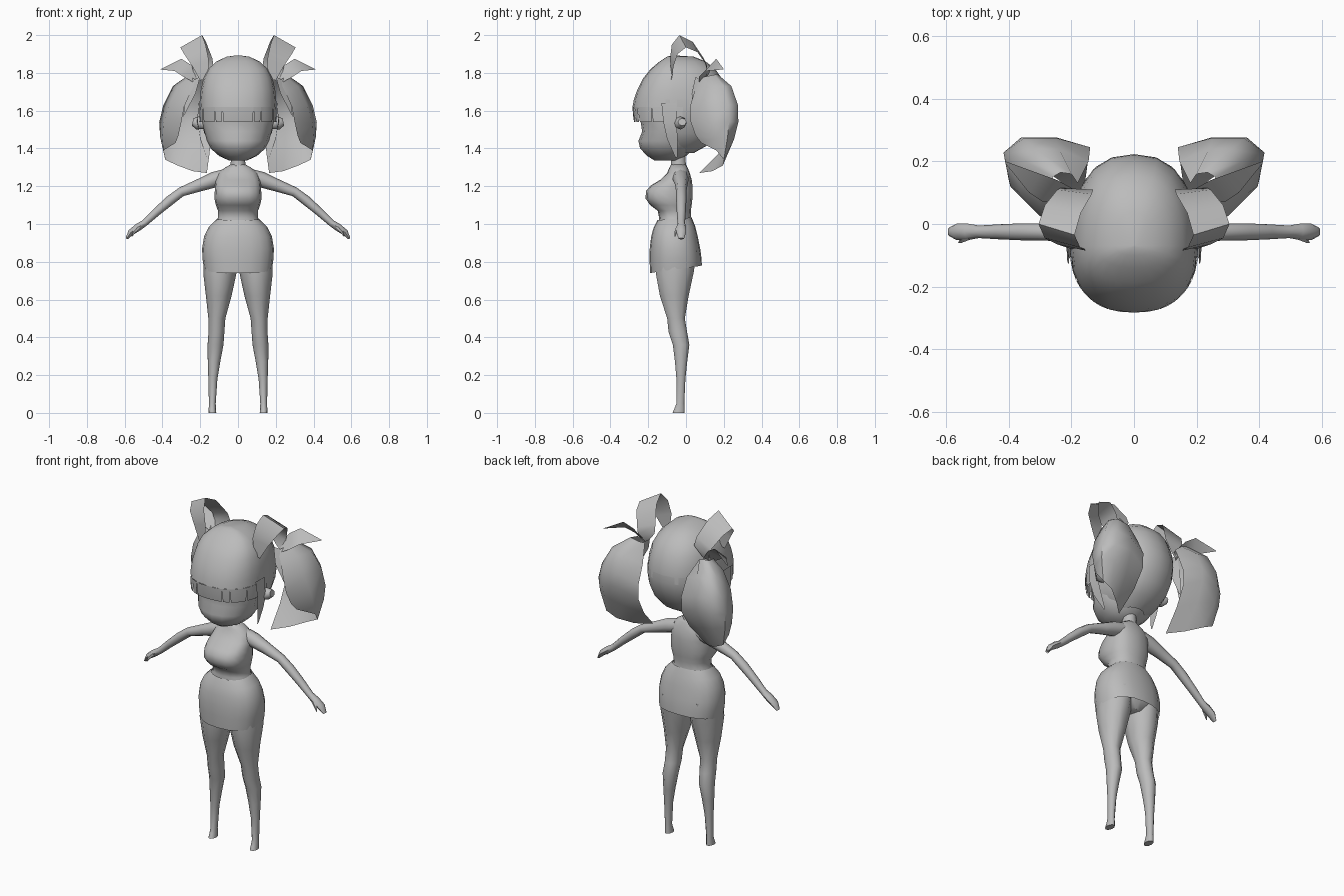
import bpy, bmesh, math
from mathutils import Vector

grey = bpy.data.materials.new("plain_grey")
grey.diffuse_color = (0.5, 0.5, 0.5, 1)


def ring(z, hw, yf, yb, cx=0, ym=None, n=16, a0=0, a1=360, p=1.0, zb=None):
    """Horizontal oval: half width, front y, back y, widest y; zb is the back height."""
    ym = (yf + yb) / 2 if ym is None else ym
    zb = z if zb is None else zb
    full = a1 - a0 >= 360
    pts = []
    for i in range(n if full else n + 1):
        a = math.radians(a0 + (a1 - a0) * i / n)
        c, s = math.cos(a), math.sin(a)
        x = math.copysign(abs(c) ** p, c) * hw
        s2 = math.copysign(abs(s) ** p, s)
        y = ym + s2 * ((yb - ym) if s > 0 else (ym - yf))
        pts.append((cx + x, y, z + (zb - z) * (s + 1) / 2))
    return pts


def loft(name, rings, closed=True, cap_start=False, cap_end=False, mirror=False, sharp=50):
    """Skin a list of equal point rings."""
    bm = bmesh.new()
    vs = [[bm.verts.new(p) for p in r] for r in rings]
    n = len(vs[0])
    for a, b in zip(vs, vs[1:]):
        for i in range(n if closed else n - 1):
            j = (i + 1) % n
            bm.faces.new((a[i], a[j], b[j], b[i]))
    if cap_start:
        bm.faces.new(vs[0])
    if cap_end:
        bm.faces.new(vs[-1])
    bmesh.ops.remove_doubles(bm, verts=bm.verts, dist=0.0005)
    bmesh.ops.recalc_face_normals(bm, faces=bm.faces)
    me = bpy.data.meshes.new(name)
    bm.to_mesh(me)
    bm.free()
    ob = bpy.data.objects.new(name, me)
    bpy.context.collection.objects.link(ob)
    me.materials.append(grey)
    if mirror:
        ob.modifiers.new("mirror", 'MIRROR').use_clip = False
    bpy.ops.object.select_all(action='DESELECT')
    ob.select_set(True)
    bpy.context.view_layer.objects.active = ob
    bpy.ops.object.shade_smooth_by_angle(angle=math.radians(sharp))
    return ob


def tube(name, path, n=8, **kw):
    """Limb in the xz plane; path rows are x, y, z, thickness radius, y radius."""
    rings = []
    for i, (x, y, z, r, ry) in enumerate(path):
        a, b = path[max(i - 1, 0)], path[min(i + 1, len(path) - 1)]
        d = Vector((b[0] - a[0], 0, b[2] - a[2])).normalized()
        up = Vector((-d.z, 0, d.x))
        rings.append([Vector((x, y, z)) + up * r * math.cos(t) + Vector((0, ry * math.sin(t), 0))
                      for t in (2 * math.pi * k / n for k in range(n))])
    return loft(name, rings, cap_start=True, cap_end=True, mirror=True)


# Neck and torso
loft("neck", [ring(z, w, f, b, n=10) for z, w, f, b in
              [(1.45, .04, -.085, 0), (1.33, .038, -.08, 0), (1.27, .05, -.09, .01)]])
loft("torso", [ring(z, w, f, b, p=p) for z, w, f, b, p in
               [(1.315, .04, -.08, 0, 1), (1.295, .075, -.09, .01, .9), (1.27, .105, -.1, .02, .88),
                (1.235, .118, -.135, .03, .85), (1.205, .121, -.185, .034, .8), (1.175, .123, -.212, .035, .77),
                (1.135, .125, -.214, .034, .77), (1.1, .117, -.19, .03, .8), (1.07, .106, -.15, .026, .86),
                (1.03, .106, -.142, .025, .9), (.97, .15, -.16, .04, .88), (.88, .165, -.165, .065, .88),
                (.81, .15, -.15, .06, .88), (.76, .06, -.11, .02, .9)]],
     cap_start=True, cap_end=True)

# Skirt, with a hem slightly higher at the back
loft("skirt", [ring(z, w, f, b, n=20, p=.85, zb=zb) for z, zb, w, f, b in
               [(1.02, 1.035, .112, -.152, .03), (.98, .99, .155, -.172, .048),
                (.93, .935, .18, -.185, .062), (.87, .87, .19, -.192, .075),
                (.81, .82, .188, -.193, .082), (.74, .78, .18, -.19, .084)]])

# Legs and feet
loft("leg", [ring(z, w, f, b, cx=x, n=10) for z, x, w, f, b in
             [(.86, .09, .085, -.165, .065), (.74, .096, .088, -.165, .045), (.62, .102, .068, -.142, .018),
              (.5, .112, .045, -.102, -.004), (.43, .114, .042, -.095, .008), (.36, .119, .042, -.072, .02),
              (.27, .127, .033, -.06, .008), (.18, .133, .024, -.052, -.002), (.05, .136, .018, -.052, -.008),
              (.025, .136, .019, -.062, -.006), (0, .136, .021, -.073, -.006)]],
     cap_start=True, cap_end=True, mirror=True)

# Arms, hands and thumbs
tube("arm", [(.07, -.03, 1.25, .04, .045), (.125, -.028, 1.235, .042, .042), (.2, -.025, 1.207, .034, .033),
             (.3, -.025, 1.17, .025, .027), (.36, -.025, 1.125, .026, .027), (.43, -.025, 1.065, .022, .024),
             (.495, -.025, 1.005, .018, .02), (.53, -.025, .982, .02, .026), (.567, -.025, .955, .017, .026),
             (.59, -.025, .922, .006, .014)])
tube("thumb", [(.525, -.042, .985, .012, .01), (.55, -.053, .957, .008, .008), (.56, -.058, .935, .002, .002)], n=5)

# Head with a rounded muzzle
loft("head", [ring(z, w, f, b, n=16, ym=-.09) for z, w, f, b in
              [(1.75, .15, -.2, .1), (1.62, .19, -.24, .14), (1.54, .19, -.24, .14), (1.49, .178, -.232, .11),
               (1.44, .165, -.252, .07), (1.4, .145, -.243, .04), (1.36, .1, -.205, .0), (1.335, .045, -.165, -.05)]],
     cap_start=True, cap_end=True)
tube("ear", [(.17, -.04, 1.53, .025, .02), (.215, -.03, 1.535, .035, .032), (.24, -.02, 1.54, .02, .022)], n=8)

# Hair cap and the rear hair below it
CAP = dict(ym=-.07, p=.85)
loft("hair_cap", [ring(z, w, f, b, n=20, **CAP) for z, w, f, b in
                  [(1.893, .005, -.073, -.067), (1.886, .06, -.1, .04), (1.86, .115, -.14, .105),
                   (1.82, .158, -.188, .155), (1.77, .183, -.228, .19), (1.71, .197, -.258, .212),
                   (1.66, .202, -.276, .221), (1.62, .204, -.283, .223)]], cap_start=True)
loft("rear_hair", [ring(z, w, f, b, n=12, a0=-8, a1=188, **CAP) for z, w, f, b in
                   [(1.66, .202, -.276, .221), (1.62, .204, -.283, .223), (1.56, .2, -.27, .212),
                    (1.48, .18, -.25, .175), (1.42, .145, -.2, .12), (1.375, .08, -.15, .04)]], closed=False)

# Fringe cut into tapered locks
cuts = [172, 208, 237, 250, 290, 303, 332, 368]
for i, (a, b) in enumerate(zip(cuts, cuts[1:])):
    loft(f"fringe_lock_{i + 1}",
         [ring(z, w, f, .222, n=4, a0=a + g, a1=b - g, **CAP)
          for z, w, f, g in [(1.62, .204, -.283, 0), (1.58, .205, -.281, .6), (1.54, .203, -.275, 1.5)]],
         closed=False)

# Long strands in front of the ears
loft("side_strand", [[(.207, -.13, 1.64), (.208, -.05, 1.64)], [(.213, -.12, 1.54), (.217, -.05, 1.54)],
                     [(.2, -.1, 1.45), (.2, -.045, 1.46)], [(.165, -.055, 1.35), (.167, -.045, 1.355)]],
     closed=False, mirror=True)

# Pigtails: open shells folded around an outer ridge, from inner back edge to front edge
loft("pigtail", [
    [(.18, .13, 1.77), (.2, .16, 1.785), (.235, .165, 1.795), (.26, .15, 1.79), (.25, .1, 1.78), (.22, .06, 1.76)],
    [(.145, .2, 1.68), (.24, .24, 1.72), (.315, .24, 1.73), (.345, .2, 1.73), (.315, .1, 1.73), (.25, .045, 1.7)],
    [(.14, .245, 1.58), (.25, .275, 1.62), (.35, .275, 1.63), (.395, .225, 1.63), (.365, .1, 1.63), (.285, .02, 1.62)],
    [(.142, .245, 1.49), (.25, .277, 1.54), (.36, .277, 1.54), (.417, .228, 1.54), (.395, .12, 1.53), (.3, .025, 1.54)],
    [(.15, .18, 1.38), (.25, .235, 1.42), (.355, .255, 1.45), (.412, .22, 1.46), (.4, .14, 1.45), (.315, .05, 1.47)],
    [(.165, .07, 1.27), (.24, .14, 1.28), (.32, .195, 1.31), (.385, .2, 1.34), (.395, .16, 1.39), (.33, .08, 1.43)]],
     closed=False, mirror=True, sharp=60)

# Hair ribbons: an arched loop with pointed tails
loft("ribbon_loop", [[(.16, -.075, 1.77), (.2, -.08, 1.76)], [(.155, -.085, 1.87), (.245, -.065, 1.84)],
                     [(.172, -.075, 1.95), (.285, -.045, 1.9)], [(.19, -.035, 2.0), (.305, .0, 1.935)],
                     [(.17, .035, 1.965), (.285, .06, 1.91)], [(.135, .095, 1.875), (.245, .11, 1.84)],
                     [(.13, .11, 1.83), (.235, .115, 1.8)], [(.18, .1, 1.77), (.22, .085, 1.75)]],
     closed=False, mirror=True)
loft("ribbon_tail", [[(.19, .11, 1.77), (.235, .07, 1.75)], [(.245, .14, 1.84), (.29, .07, 1.78)],
                     [(.3, .16, 1.875), (.335, .1, 1.81)], [(.41, .2, 1.82), (.412, .195, 1.818)]],
     closed=False, mirror=True)
loft("ribbon_lower_tail", [[(.2, .05, 1.78), (.24, .08, 1.76)], [(.225, .03, 1.69), (.275, .06, 1.68)],
                           [(.285, .04, 1.575), (.29, .045, 1.57)]], closed=False, mirror=True)
